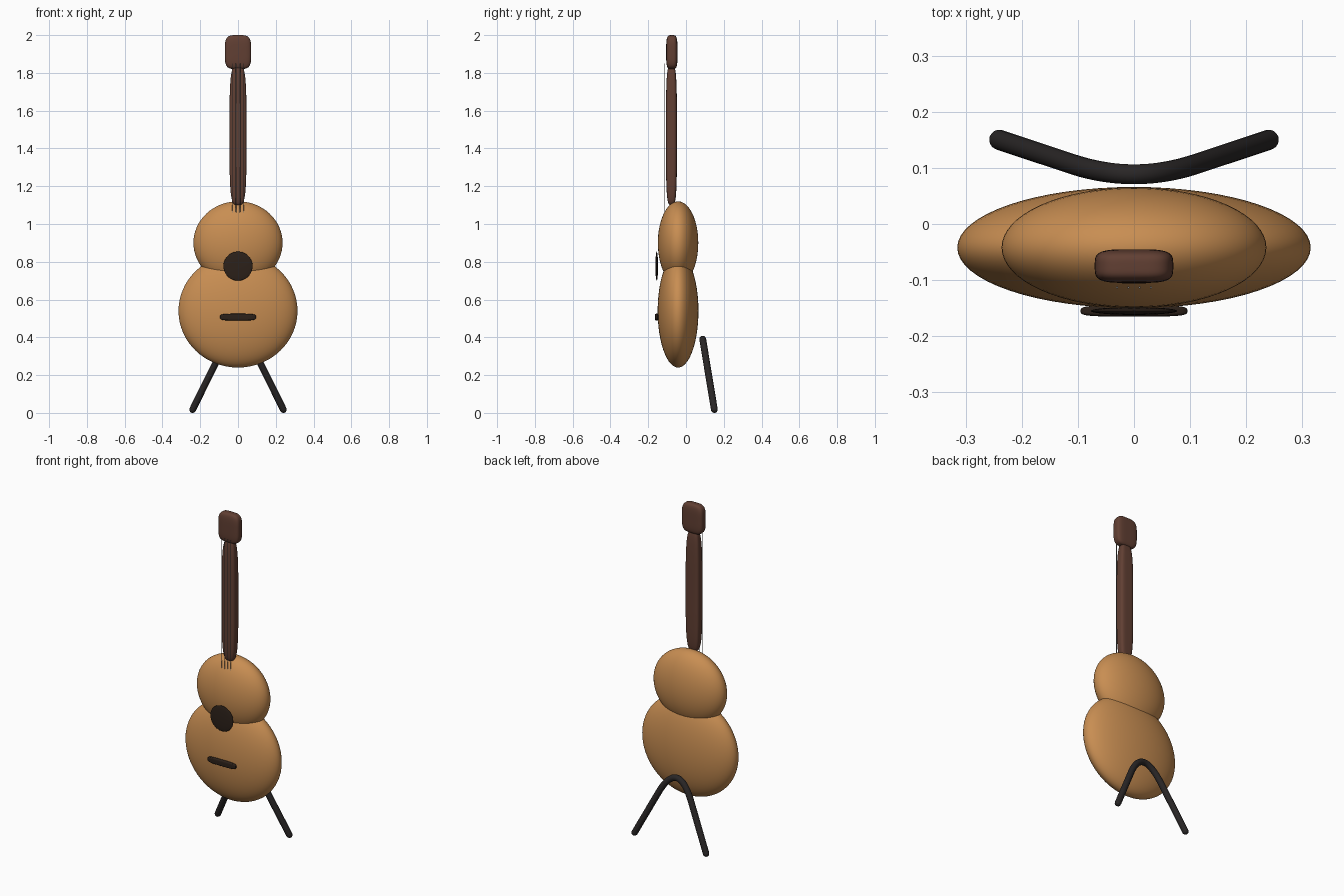
import bpy, math
from mathutils import Vector

if "Cube" in bpy.data.objects:
    bpy.data.objects.remove(bpy.data.objects["Cube"])


def material(name, rgb):
    m = bpy.data.materials.new(name)
    m.diffuse_color = (*rgb, 1)
    m.use_nodes = True
    m.node_tree.nodes["Principled BSDF"].inputs["Base Color"].default_value = m.diffuse_color
    return m


HONEY = material("honey_wood", (0.58, 0.27, 0.085))
DARK = material("dark_wood", (0.12, 0.05, 0.033))
EBONY = material("ebony", (0.025, 0.015, 0.01))
BLACK = material("black_metal", (0.022, 0.019, 0.019))
STEEL = material("string_steel", (0.2, 0.2, 0.2))


def ellipsoid(name, loc, radii, mat, power=2.0):
    """Sphere scaled to radii; a power above 2 squares it off."""
    if power == 2:
        bpy.ops.mesh.primitive_uv_sphere_add(segments=64, ring_count=32, radius=1, location=loc)
        ob = bpy.context.object
    else:
        bpy.ops.mesh.primitive_cube_add(size=2, location=loc)
        ob = bpy.context.object
        bpy.ops.object.mode_set(mode='EDIT')
        bpy.ops.mesh.subdivide(number_cuts=15)
        bpy.ops.object.mode_set(mode='OBJECT')
    for v in ob.data.vertices:
        n = sum(abs(c) ** power for c in v.co) ** (1 / power)
        v.co = Vector(c / n * r for c, r in zip(v.co, radii))
    ob.name = name
    ob.data.materials.append(mat)
    bpy.ops.object.shade_smooth()
    return ob


# body: two overlapping bouts
ellipsoid("lower_bout", (0, -0.042, 0.54), (0.315, 0.108, 0.30), HONEY)
ellipsoid("upper_bout", (0, -0.042, 0.90), (0.236, 0.107, 0.22), HONEY)

# sound hole disc and bridge on the front
ellipsoid("sound_hole", (0, -0.155, 0.777), (0.077, 0.007, 0.077), EBONY)
ellipsoid("bridge", (0, -0.155, 0.507), (0.095, 0.010, 0.018), EBONY, 4)

# neck and headstock
ellipsoid("neck", (0, -0.077, 1.47), (0.045, 0.029, 0.37), DARK, 4)
ellipsoid("headstock", (0, -0.075, 1.91), (0.07, 0.03, 0.09), DARK, 4)

# strings
for i in range(4):
    bpy.ops.mesh.primitive_cylinder_add(vertices=8, radius=0.002, depth=0.79,
                                        location=(-0.03 + 0.02 * i, -0.113, 1.455))
    s = bpy.context.object
    s.name = f"string_{i + 1}"
    s.data.materials.append(STEEL)
    bpy.ops.object.shade_smooth_by_angle()

# rear stand: one bent tube with rounded feet
R = 0.018
foot, bend, peak = Vector((0.24, 0.018)), Vector((0.11, 0.28)), Vector((0, 0.50))
down = (foot - bend).normalized()
half = [(foot + down * R * math.sin(a), max(math.cos(a), 0.02))
        for a in (math.pi / 2 * k / 6 for k in range(6, -1, -1))]
for k in range(13):
    t = k / 24
    p = bend * (1 - t) ** 2 + peak * 2 * t * (1 - t) + Vector((-bend.x, bend.y)) * t * t
    half.append((p, 1.0))
path = half + [(Vector((-p.x, p.y)), r) for p, r in half[-2::-1]]
cu = bpy.data.curves.new("stand", 'CURVE')
cu.dimensions = '3D'
cu.bevel_depth = R
cu.bevel_resolution = 6
cu.use_fill_caps = True
sp = cu.splines.new('POLY')
sp.points.add(len(path) - 1)
for pt, (p, r) in zip(sp.points, path):
    pt.co = (p.x, 0.15 - (p.y - 0.018) * 0.165, p.y, 1)
    pt.radius = r
stand = bpy.data.objects.new("stand", cu)
bpy.context.collection.objects.link(stand)
cu.materials.append(BLACK)
bpy.ops.object.select_all(action='DESELECT')
stand.select_set(True)
bpy.context.view_layer.objects.active = stand
bpy.ops.object.convert(target='MESH')
bpy.ops.object.shade_smooth()
bpy.context.object.name = "stand"
